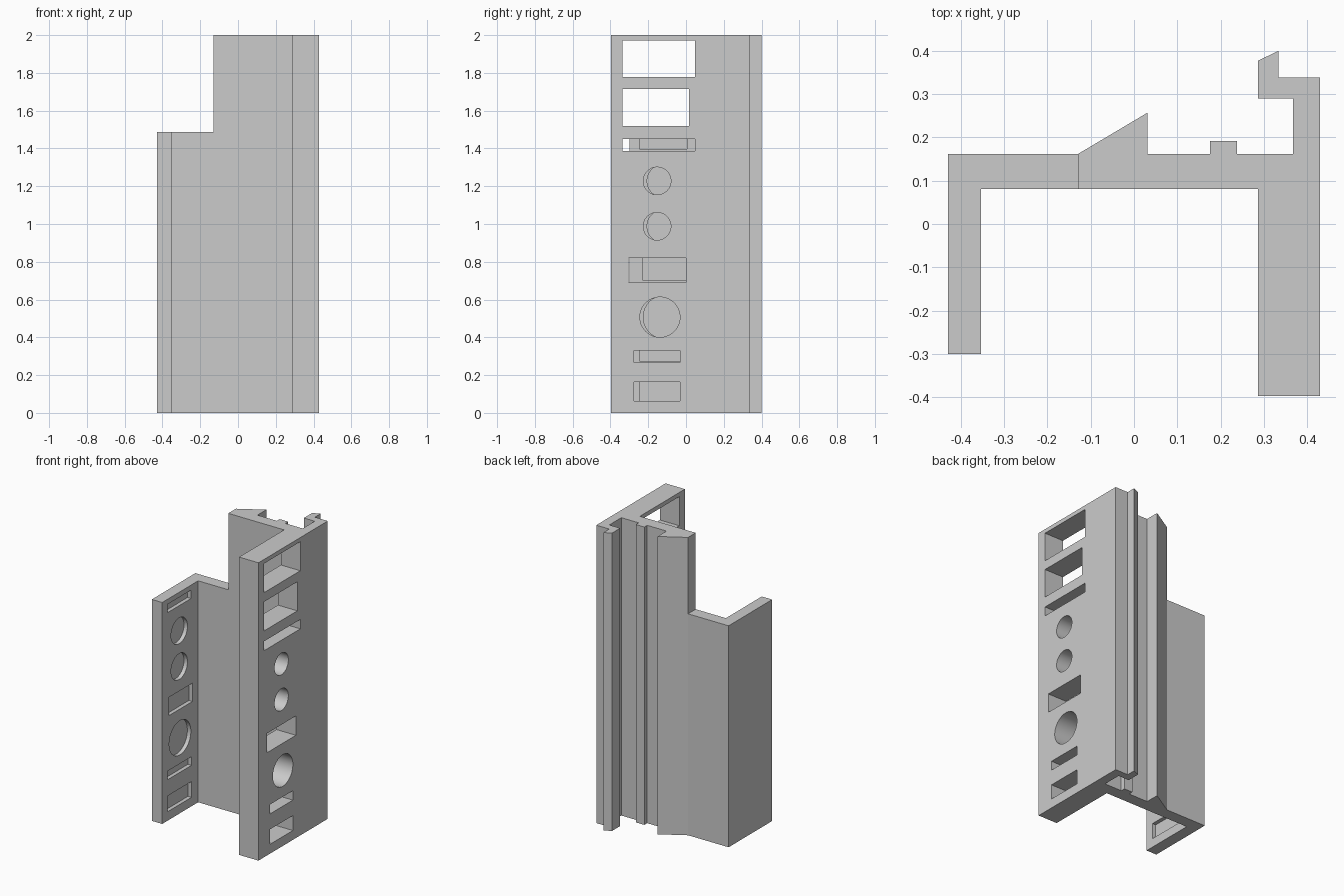
import bpy, bmesh, math
from mathutils import Matrix, Vector

cube = bpy.data.objects.get("Cube")
if cube:
    bpy.data.objects.remove(cube, do_unlink=True)

grey = bpy.data.materials.new("plain grey")
grey.use_nodes = True
colour = (0.6, 0.6, 0.6, 1)
grey.diffuse_color = colour
grey.node_tree.nodes["Principled BSDF"].inputs["Base Color"].default_value = colour


def make_object(name, bm):
    bmesh.ops.recalc_face_normals(bm, faces=bm.faces)
    mesh = bpy.data.meshes.new(name)
    bm.to_mesh(mesh)
    bm.free()
    mesh.materials.append(grey)
    ob = bpy.data.objects.new(name, mesh)
    bpy.context.collection.objects.link(ob)
    return ob


def add_box(bm, x, y, z):
    size = Vector((x[1] - x[0], y[1] - y[0], z[1] - z[0]))
    centre = Vector((sum(x), sum(y), sum(z))) / 2
    bmesh.ops.create_cube(bm, size=1, matrix=Matrix.Translation(centre) @ Matrix.Diagonal(size.to_4d()))


def add_bore(bm, x, y, z, radius):
    matrix = Matrix.Translation((sum(x) / 2, y, z)) @ Matrix.Rotation(math.pi / 2, 4, 'Y')
    bmesh.ops.create_cone(bm, cap_ends=True, segments=64, radius1=radius, radius2=radius,
                          depth=x[1] - x[0], matrix=matrix)


# Extruded channel with a ramp, a small rib and a hooked rail along its back
profile = [(-.43, -.3), (-.353, -.3), (-.353, .081), (.286, .081), (.286, -.397), (.43, -.397),
           (.43, .338), (.334, .338), (.334, .4), (.286, .377), (.286, .29), (.367, .29),
           (.367, .162), (.238, .162), (.238, .192), (.175, .192), (.175, .162), (.031, .162),
           (.031, .257), (-.129, .162), (-.43, .162)]
bm = bmesh.new()
face = bm.faces.new([bm.verts.new((x, y, 0)) for x, y in profile])
extruded = bmesh.ops.extrude_face_region(bm, geom=[face])["geom"]
bmesh.ops.translate(bm, vec=(0, 0, 2), verts=[v for v in extruded if isinstance(v, bmesh.types.BMVert)])
channel = make_object("channel_body", bm)

# Cutters: lowered thin side, openings through the thick wall, shallow pockets in the thin wall
through, pocket = (.25, .5), (-.379, -.3)
cuts = bmesh.new()
add_box(cuts, (-.6, -.129), (-.6, .6), (1.487, 2.2))
for y, z in [((-.337, .047), (1.777, 1.972)), ((-.337, .015), (1.52, 1.715)),
             ((-.337, .047), (1.387, 1.45)), ((-.305, 0), (.69, .82)),
             ((-.275, -.032), (.267, .33)), ((-.275, -.032), (.063, .163))]:
    add_box(cuts, through, y, z)
for y, z, radius in [(-.153, 1.228, .073), (-.153, .988, .073), (-.138, .507, .106)]:
    add_bore(cuts, through, y, z, radius)
for y, z in [((-.245, .005), (1.397, 1.453)), ((-.228, .02), (.7, .823)),
             ((-.245, .01), (.275, .333)), ((-.245, .01), (.06, .166))]:
    add_box(cuts, pocket, y, z)
for y, z, radius in [(-.119, 1.228, .087), (-.119, .988, .087), (-.111, .507, .115)]:
    add_bore(cuts, pocket, y, z, radius)
cutter = make_object("opening_cutter", cuts)
cutter.hide_render = True

# Cut the openings and keep the result
boolean = channel.modifiers.new("openings", 'BOOLEAN')
boolean.operation = 'DIFFERENCE'
boolean.solver = 'EXACT'
boolean.object = cutter
bpy.ops.object.select_all(action='DESELECT')
bpy.context.view_layer.objects.active = channel
channel.select_set(True)
bpy.ops.object.modifier_apply(modifier="openings")
bpy.data.objects.remove(cutter, do_unlink=True)
bpy.ops.object.shade_smooth_by_angle(angle=math.radians(30))
